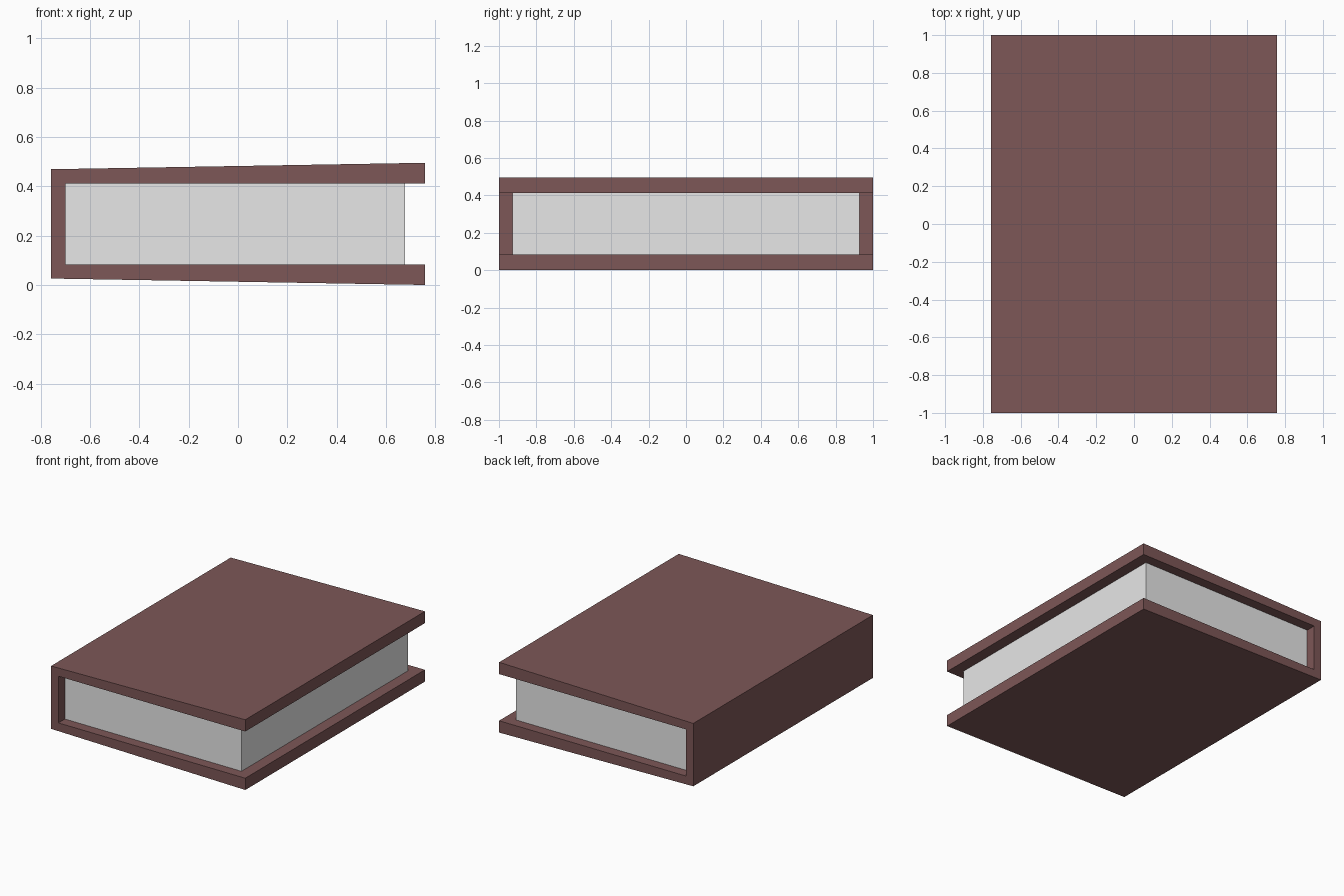
import bpy
import bmesh

if "Cube" in bpy.data.objects:
    bpy.data.objects.remove(bpy.data.objects["Cube"], do_unlink=True)


def make_material(name, colour):
    mat = bpy.data.materials.new(name)
    mat.use_nodes = True
    mat.diffuse_color = colour
    mat.node_tree.nodes["Principled BSDF"].inputs["Base Color"].default_value = colour
    return mat


def extrude_profile(name, profile, half_depth, mat):
    """Extrude an x-z outline along y, centred on y = 0."""
    bm = bmesh.new()
    face = bm.faces.new([bm.verts.new((x, -half_depth, z)) for x, z in profile])
    result = bmesh.ops.extrude_face_region(bm, geom=[face])
    moved = [v for v in result["geom"] if isinstance(v, bmesh.types.BMVert)]
    bmesh.ops.translate(bm, verts=moved, vec=(0, 2 * half_depth, 0))
    bmesh.ops.recalc_face_normals(bm, faces=bm.faces)
    mesh = bpy.data.meshes.new(name)
    bm.to_mesh(mesh)
    bm.free()
    mesh.materials.append(mat)
    obj = bpy.data.objects.new(name, mesh)
    bpy.context.collection.objects.link(obj)
    return obj


leather = make_material("brown_leather", (0.205, 0.095, 0.095, 1))
paper = make_material("pale_paper", (0.8, 0.8, 0.8, 1))

HEIGHT = 0.495
EDGE, SPINE_IN, PAGE_EDGE = 0.757, -0.70, 0.677
BOARD = 0.083

# Cover: bottom half of the C-shaped outline, then its mirror for the top
lower = [(SPINE_IN, BOARD), (EDGE, BOARD), (EDGE, 0), (-EDGE, 0.026)]
upper = [(x, HEIGHT - z) for x, z in reversed(lower)]
extrude_profile("cover", lower + upper, 1.0, leather)

# Page block, filling the space between the boards
pages = [(SPINE_IN, BOARD), (PAGE_EDGE, BOARD),
         (PAGE_EDGE, HEIGHT - BOARD), (SPINE_IN, HEIGHT - BOARD)]
extrude_profile("pages", pages, 0.928, paper)
